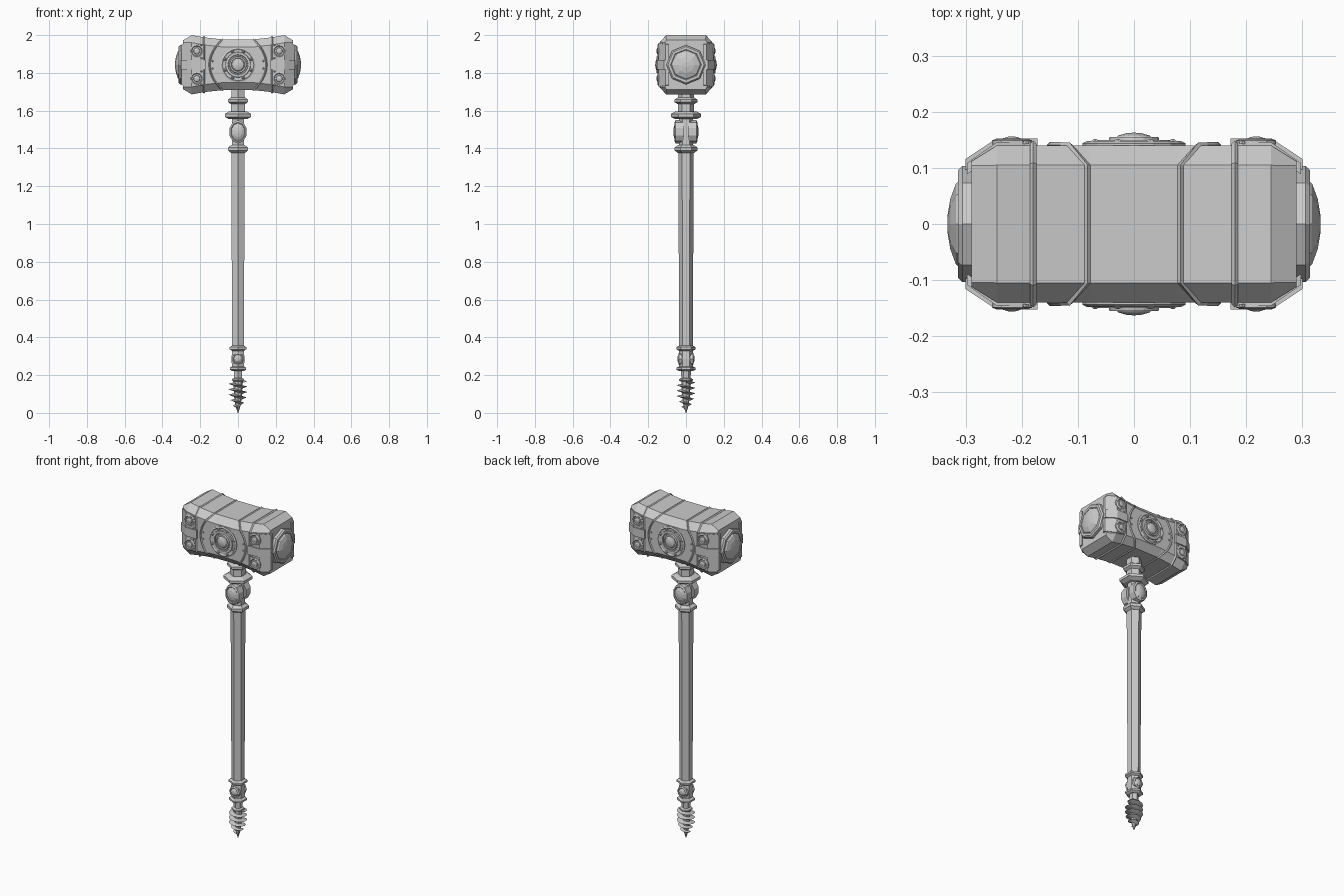
import bpy, bmesh, math
from mathutils import Vector

cube = bpy.data.objects.get("Cube")
if cube:
    bpy.data.objects.remove(cube, do_unlink=True)

steel = bpy.data.materials.new("plain_grey")
steel.use_nodes = True
GREY = (0.6, 0.6, 0.6, 1)
steel.diffuse_color = GREY
steel.node_tree.nodes["Principled BSDF"].inputs["Base Color"].default_value = GREY

X, Y, Z = Vector((1, 0, 0)), Vector((0, 1, 0)), Vector((0, 0, 1))
MID = 1.843  # height of the head's axis


def finish(name, bm):
    bmesh.ops.recalc_face_normals(bm, faces=bm.faces)
    mesh = bpy.data.meshes.new(name)
    bm.to_mesh(mesh)
    bm.free()
    mesh.materials.append(steel)
    obj = bpy.data.objects.new(name, mesh)
    bpy.context.collection.objects.link(obj)
    return obj


def loft(name, sections, closed=False):
    """Skin a row of equal-length loops; cap the ends unless closed."""
    bm = bmesh.new()
    rows = [[bm.verts.new(p) for p in s] for s in sections]
    pairs = list(zip(rows, rows[1:]))
    if closed:
        pairs.append((rows[-1], rows[0]))
    for a, b in pairs:
        for i in range(len(a)):
            j = (i + 1) % len(a)
            bm.faces.new((a[i], a[j], b[j], b[i]))
    if not closed:
        bm.faces.new(rows[0])
        bm.faces.new(rows[-1])
    return finish(name, bm)


def turned(name, centre, axis, profile, sides, stretch=1.0):
    """Turn a (radius, height) profile around an axis."""
    up = Y if abs(axis.z) > 0.5 else Z
    side = axis.cross(up)
    rings = []
    for r, h in profile:
        ring = []
        for i in range(sides):
            t = math.tau * i / sides
            ring.append(Vector(centre) + axis * h
                        + up * (r * stretch * math.cos(t)) + side * (r * math.sin(t)))
        rings.append(ring)
    return loft(name, rings)


def ridge(name, path, size):
    """Diamond-section trim along a closed path round the head."""
    sections = []
    n = len(path)
    for i, p in enumerate(path):
        tangent = (path[(i + 1) % n] - path[i - 1]).normalized()
        a = (X - tangent * X.dot(tangent)).normalized() * size
        b = tangent.cross(a)
        sections.append([p + a, p + b, p - a, p - b])
    return loft(name, sections, closed=True)


# Head: chamfered block with a waist and bevelled ends
def section(x, half_y, half_z, cut_y, cut_z):
    quarter = [(half_y - cut_y, half_z), (half_y, half_z - cut_z)]
    right = quarter + [(y, -z) for y, z in reversed(quarter)]
    loop = right + [(-y, -z) for y, z in right]
    return [Vector((x, y, MID + z)) for y, z in loop]


half = [(0.08, 0.14, 0.134, 0.035, 0.04), (0.18, 0.14, 0.145, 0.035, 0.04),
        (0.245, 0.14, 0.157, 0.035, 0.04), (0.29, 0.112, 0.13, 0.008, 0.012)]
loft("hammer_head", [section(-x, *d) for x, *d in reversed(half)]
     + [section(x, *d) for x, *d in half])

MEDALLION = [(0.092, -0.005), (0.092, 0.004), (0.084, 0.008), (0.078, 0.004),
             (0.068, 0.004), (0.066, 0.010), (0.054, 0.010), (0.052, 0.005),
             (0.046, 0.005), (0.044, 0.015), (0.036, 0.015), (0.034, 0.011),
             (0.028, 0.018), (0.014, 0.022), (0.003, 0.023)]
ROSETTE = [(0.036, -0.004), (0.036, 0.003), (0.029, 0.006), (0.025, 0.002),
           (0.018, 0.002), (0.016, 0.007), (0.006, 0.010)]
RIVET = [(0.006, -0.003), (0.005, 0.002), (0.002, 0.004)]
END_BOSS = [(0.104, -0.004), (0.104, 0.016), (0.096, 0.024), (0.082, 0.024),
            (0.078, 0.021), (0.072, 0.028), (0.045, 0.038), (0.015, 0.043)]

for s, hand in ((1, "left"), (-1, "right")):
    # Trim band around the head near each end
    ridge(hand + "_end_trim", section(s * 0.18, 0.143, 0.147, 0.035, 0.04), 0.006)

    # Curved border of the central panel: straight on top, bulging on the sides
    border = []
    for f in (1, -1):
        border += [Vector((s * 0.083, -f * 0.105, MID + f * 0.135)),
                   Vector((s * 0.083, f * 0.105, MID + f * 0.135))]
        for k in range(9):
            u = 1 - k / 4
            border.append(Vector((s * (0.115 + 0.036 * (1 - u * u)), f * 0.141,
                                  MID + f * u * 0.098)))
    ridge(hand + "_panel_border", border, 0.005)

    # Domed striking boss
    turned(hand + "_end_boss", (s * 0.29, 0, MID), X * s, END_BOSS, 8)

    for f, face in ((1, "back"), (-1, "front")):
        tag = f"{hand}_{face}_"

        # Raised side plate and horizontal strap wrapping the end bevel
        def wrap(name, stations):
            loft(tag + name, [[(s * x, f * y, MID + z), (s * x, f * y, MID - z),
                               (s * x, f * (y - 0.02), MID - z),
                               (s * x, f * (y - 0.02), MID + z)]
                              for x, y, z in stations])
        wrap("side_plate", [(0.182, 0.146, 0.103), (0.245, 0.146, 0.115),
                            (0.298, 0.109, 0.108)])
        wrap("strap", [(0.172, 0.153, 0.026), (0.245, 0.153, 0.026),
                       (0.301, 0.116, 0.026)])

        for v in (1, -1):
            # Corner rosettes with rivets around them
            turned(tag + "rosette", (s * 0.218, f * 0.146, MID + v * 0.073),
                   Y * f, ROSETTE, 12)
            for z in (0.035, 0.105):
                turned(tag + "rivet", (s * 0.193, f * 0.146, MID + v * z),
                       Y * f, RIVET, 6)
            turned(tag + "panel_rivet", (s * 0.135, f * 0.14, MID + v * 0.02),
                   Y * f, RIVET, 6)

# Central medallions with a ring of studs, and the gems on the handle
UPPER_GEM = [(0.048, 0.01), (0.048, 0.055), (0.040, 0.060), (0.036, 0.056),
             (0.022, 0.064), (0.008, 0.067)]
LOWER_GEM = [(0.034, 0.01), (0.034, 0.036), (0.027, 0.041), (0.023, 0.038),
             (0.012, 0.045), (0.004, 0.046)]
for f, face in ((1, "back"), (-1, "front")):
    turned(face + "_medallion", (0, f * 0.14, MID), Y * f, MEDALLION, 16)
    for i in range(8):
        t = math.tau * (i + 0.5) / 8
        turned(face + "_stud", (0.075 * math.cos(t), f * 0.144, MID + 0.075 * math.sin(t)),
               Y * f, [(0.009, -0.003), (0.008, 0.004), (0.003, 0.008)], 6)
    turned(face + "_upper_gem", (0, 0, 1.488), Y * f, UPPER_GEM, 10, stretch=1.28)
    turned(face + "_lower_gem", (0, 0, 0.286), Y * f, LOWER_GEM, 8)

# Six-sided handle core
turned("shaft", (0, 0, 0), Z, [(0.036, 0.33), (0.041, 1.41)], 6)
turned("upper_neck", (0, 0, 0), Z, [(0.038, 1.39), (0.036, 1.56), (0.044, 1.58),
                                    (0.040, 1.72)], 6)
turned("lower_neck", (0, 0, 0), Z, [(0.024, 0.17), (0.026, 0.225), (0.036, 0.24),
                                    (0.040, 0.285), (0.034, 0.35)], 6)

# Bevelled collars along the handle: height, radius, half thickness
for name, z, r, t in (("head_collar", 1.652, 0.060, 0.018), ("guard_collar", 1.575, 0.080, 0.020),
                      ("grip_collar", 1.397, 0.060, 0.021), ("base_collar", 0.342, 0.051, 0.014),
                      ("pommel_collar", 0.234, 0.050, 0.013), ("screw_collar", 0.175, 0.036, 0.010)):
    turned(name, (0, 0, z), Z, [(r * 0.7, -t), (r, -t * 0.4), (r, t * 0.4), (r * 0.7, t)], 6)

# Screw tip with a sharp tapering thread
turned("screw_core", (0, 0, 0), Z, [(0.002, 0), (0.014, 0.04), (0.021, 0.09), (0.025, 0.18)], 8)
thread = []
for i in range(58):
    t = math.tau * i / 12
    z = 0.165 - 0.0024 * i
    radius = 0.012 + 0.038 * min(1, z / 0.09)
    core = 0.003 + 0.016 * min(1, z / 0.08)
    d = Vector((math.cos(t), math.sin(t), 0))
    thread.append([d * core + Z * (z + 0.009), d * radius + Z * (z + 0.003), d * core + Z * (z - 0.007)])
loft("screw_thread", thread)
